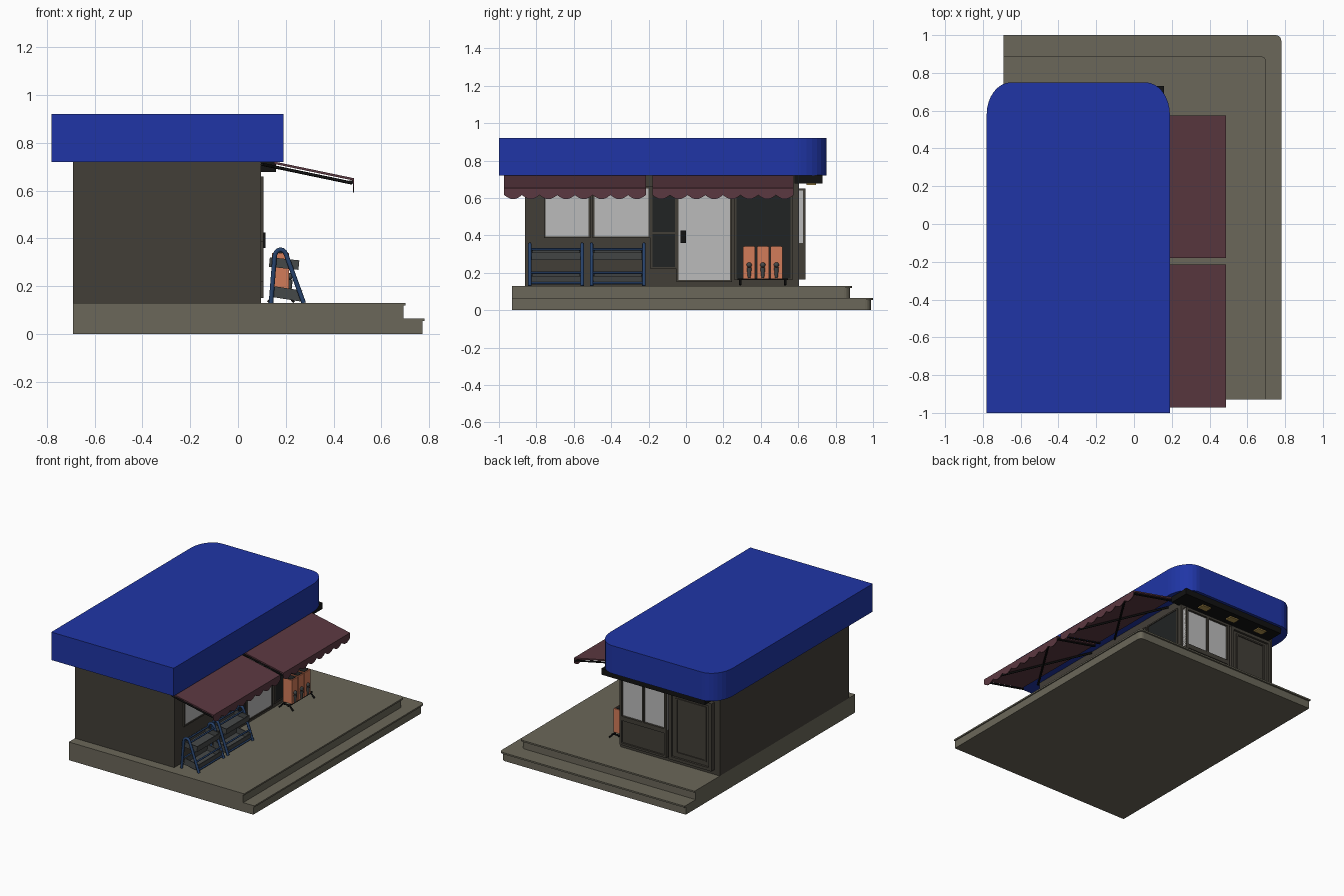
import bpy, bmesh, math
from mathutils import Vector, Matrix

if "Cube" in bpy.data.objects:
    bpy.data.objects.remove(bpy.data.objects["Cube"])


def mat(name, r, g, b):
    m = bpy.data.materials.new(name)
    m.diffuse_color = (r, g, b, 1)
    m.use_nodes = True
    m.node_tree.nodes["Principled BSDF"].inputs["Base Color"].default_value = m.diffuse_color
    return m


BLUE = mat("roof_blue", 0.014, 0.036, 0.38)
STONE = mat("stone", 0.145, 0.135, 0.10)
WALL = mat("wall_brown", 0.055, 0.049, 0.039)
CLOTH = mat("awning_red", 0.105, 0.04, 0.052)
DARK = mat("dark_glass", 0.015, 0.017, 0.017)
BLACK = mat("black", 0.006, 0.006, 0.006)
PANE = mat("light_pane", 0.5, 0.5, 0.5)
NAVY = mat("navy", 0.02, 0.055, 0.15)
TRAY = mat("tray_grey", 0.06, 0.065, 0.065)
ORANGE = mat("orange", 0.65, 0.2, 0.1)
LAMP = mat("lamp_yellow", 0.45, 0.3, 0.08)


def finish(bm, name, m):
    bmesh.ops.recalc_face_normals(bm, faces=bm.faces)
    me = bpy.data.meshes.new(name)
    bm.to_mesh(me)
    bm.free()
    me.materials.append(m)
    ob = bpy.data.objects.new(name, me)
    bpy.context.collection.objects.link(ob)
    return ob


def box(name, m, x, y, z):
    bm = bmesh.new()
    bmesh.ops.create_cube(bm, size=1)
    for v in bm.verts:
        v.co = Vector([(r[0] + r[1]) / 2 + c * (r[1] - r[0]) for c, r in zip(v.co, (x, y, z))])
    return finish(bm, name, m)


def prism(name, m, pts, lo, hi, axis):
    """Extrude a 2D outline along an axis (x: pts are y,z; y: x,z; z: x,y)."""
    bm = bmesh.new()
    place = {"x": lambda a, b: (lo, a, b), "y": lambda a, b: (a, lo, b), "z": lambda a, b: (a, b, lo)}[axis]
    f = bm.faces.new([bm.verts.new(place(*p)) for p in pts])
    ext = bmesh.ops.extrude_face_region(bm, geom=[f])
    d = Vector([(hi - lo) if a == axis else 0 for a in "xyz"])
    bmesh.ops.translate(bm, vec=d, verts=[g for g in ext["geom"] if isinstance(g, bmesh.types.BMVert)])
    return finish(bm, name, m)


def tube(name, m, pts, r, sides=8):
    """Round bar following a list of points."""
    cu = bpy.data.curves.new(name, "CURVE")
    cu.dimensions = "3D"
    cu.bevel_depth = r
    cu.bevel_resolution = max(0, sides // 2 - 2)
    cu.use_fill_caps = True
    s = cu.splines.new("POLY")
    s.points.add(len(pts) - 1)
    for p, c in zip(s.points, pts):
        p.co = (*c, 1)
    cu.materials.append(m)
    ob = bpy.data.objects.new(name, cu)
    bpy.context.collection.objects.link(ob)
    return ob


def arc(cx, cy, rx, ry, a0, a1, n=8):
    return [(cx + rx * math.cos(math.radians(a0 + (a1 - a0) * i / n)),
             cy + ry * math.sin(math.radians(a0 + (a1 - a0) * i / n))) for i in range(n + 1)]


# Stepped platform with a thin nosing on each step
for tag, x1, y1, top in (("lower", 0.78, 1.0, 0.065), ("upper", 0.70, 0.888, 0.13)):
    for part, inset, z0, z1 in (("step", 0.012, 0, top - 0.011), ("nosing", 0, top - 0.011, top)):
        X, Y = x1 - inset * 0.6, y1 - inset
        outline = [(-0.69, -0.93), (X, -0.93)] + arc(X - 0.03, Y - 0.03, 0.03, 0.03, 0, 90, 5) + [(-0.69, Y)]
        prism(f"{tag}_{part}", STONE, outline, z0, z1, "z")

# Building body and roof
box("walls", WALL, (-0.69, 0.097), (-0.86, 0.603), (0.13, 0.73))
roof = [(-0.78, -1), (0.19, -1)] + arc(0.06, 0.58, 0.13, 0.17, 0, 90) + arc(-0.65, 0.58, 0.13, 0.17, 90, 180)
prism("roof", BLUE, roof, 0.72, 0.92, "z")

# Dark soffit with lamps above the rear side
box("rear_soffit", BLACK, (-0.66, 0.16), (0.58, 0.73), (0.678, 0.722))
for i in range(3):
    x = -0.05 - i * 0.24
    box(f"soffit_lamp_{i}", LAMP, (x - 0.035, x + 0.035), (0.645, 0.695), (0.670, 0.68))


def frame(name, m, axis, a, z, lo, hi, w=0.012):
    """Rectangular border on a wall facing +x or +y."""
    for i, (p, q) in enumerate((((a[0], a[0] + w), z), ((a[1] - w, a[1]), z),
                                ((a[0] + w, a[1] - w), (z[0], z[0] + w)),
                                ((a[0] + w, a[1] - w), (z[1] - w, z[1])))):
        xy = ((lo, hi), p) if axis == "x" else (p, (lo, hi))
        box(f"{name}_{i}", m, *xy, q)


# Shop front on the right side: windows, notice panel, door, dark display window
for name, m, y, z0 in (("window_a", PANE, (-0.75, -0.52), 0.395), ("window_b", PANE, (-0.49, -0.20), 0.395),
                       ("notice_panel", DARK, (-0.18, -0.06), 0.23), ("door_panel", PANE, (-0.04, 0.235), 0.16),
                       ("display_window", DARK, (0.27, 0.56), 0.17)):
    box(name, m, (0.09, 0.102), y, (z0, 0.65))
    frame(name + "_frame", WALL, "x", (y[0] - 0.01, y[1] + 0.01), (z0 - 0.01, 0.66), 0.09, 0.107, 0.01)
box("notice_bar", WALL, (0.09, 0.107), (-0.18, -0.06), (0.408, 0.418))
box("door_handle", BLACK, (0.1, 0.115), (-0.03, 0.0), (0.36, 0.425))

# Rear side: double window over a panel, and a door
box("rear_lower_panel", WALL, (-0.29, 0.08), (0.59, 0.627), (0.165, 0.35))
frame("rear_lower_frame", WALL, "y", (-0.29, 0.08), (0.165, 0.355), 0.59, 0.64, 0.015)
box("rear_glass", PANE, (-0.29, 0.08), (0.59, 0.625), (0.36, 0.64))
frame("rear_window_frame", WALL, "y", (-0.29, 0.08), (0.355, 0.65), 0.59, 0.64, 0.017)
box("rear_mullion", WALL, (-0.112, -0.098), (0.59, 0.64), (0.36, 0.64))
box("rear_door", WALL, (-0.65, -0.31), (0.59, 0.625), (0.165, 0.65))
frame("rear_door_frame", WALL, "y", (-0.65, -0.31), (0.165, 0.65), 0.59, 0.64, 0.022)
frame("rear_door_moulding", WALL, "y", (-0.60, -0.36), (0.215, 0.61), 0.62, 0.632, 0.01)

# Two awnings with scalloped valances and scissor arms
for k, (y0, y1) in enumerate(((-0.972, -0.215), (-0.18, 0.575))):
    prism(f"awning_cloth_{k}", CLOTH, [(0.15, 0.722), (0.485, 0.652), (0.485, 0.642), (0.15, 0.712)], y0, y1, "y")
    n, steps = 8, 6
    scallop = [(y0 + (y1 - y0) * i / (n * steps), 0.615 - 0.022 * abs(math.sin(math.pi * i / steps)))
               for i in range(n * steps + 1)]
    prism(f"awning_valance_{k}", CLOTH, [(y1, 0.652), (y0, 0.652)] + scallop[:], 0.481, 0.486, "x")
    under = lambda x: 0.712 - (x - 0.15) * 0.209 - 0.012
    box(f"awning_front_bar_{k}", BLACK, (0.465, 0.481), (y0, y1), (0.63, 0.643))
    for j, (a, b) in enumerate(((y0 + 0.1, y1 - 0.1), (y1 - 0.1, y0 + 0.1))):
        tube(f"awning_arm_{k}_{j}", BLACK, [(0.10, a, under(0.10)), (0.475, b, under(0.475))], 0.007, 6)
    for j, y in enumerate((y0 + 0.008, y1 - 0.008)):
        tube(f"awning_side_bar_{k}_{j}", BLACK, [(0.15, y, under(0.15)), (0.475, y, under(0.475))], 0.006, 6)


def tray(name, cx, cz, w, y0, y1, h, tilt):
    """Open crate shelf, tipped towards the customer."""
    R = Matrix.Translation((cx, 0, cz)) @ Matrix.Rotation(math.radians(tilt), 4, "Y")
    t = 0.006
    for tag, x, y, z in (("floor", (-w, w), (y0, y1), (-h, -h + t)), ("back", (-w, -w + t), (y0, y1), (-h, h)),
                         ("lip", (w - t, w), (y0, y1), (-h, h)), ("end_a", (-w, w), (y0, y0 + t), (-h, h)),
                         ("end_b", (-w, w), (y1 - t, y1), (-h, h))):
        box(f"{name}_{tag}", TRAY, x, y, z).data.transform(R)


# Two display racks: arched tube ends, cross rails and tilted trays
for k, (y0, y1) in enumerate(((-0.835, -0.555), (-0.505, -0.225))):
    for j, y in enumerate((y0, y1)):
        prof = [(0.138, 0.13), (0.153, 0.32)] + arc(0.178, 0.325, 0.024, 0.028, 165, 20, 6) + [(0.275, 0.13)]
        tube(f"rack_leg_{k}_{j}", NAVY, [(x, y, z) for x, z in prof], 0.0095)
    for j, (x, z) in enumerate(((0.155, 0.325), (0.202, 0.325), (0.25, 0.2), (0.147, 0.2), (0.268, 0.145))):
        tube(f"rack_rail_{k}_{j}", NAVY, [(x, y0, z), (x, y1, z)], 0.006)
    tray(f"rack_top_tray_{k}", 0.193, 0.295, 0.062, y0 + 0.009, y1 - 0.009, 0.02, 6)
    tray(f"rack_low_tray_{k}", 0.208, 0.168, 0.058, y0 + 0.009, y1 - 0.009, 0.023, 9)

# Three dispensers on a low stand
for j, x in enumerate((0.155, 0.205)):
    tube(f"stand_rail_{j}", BLACK, [(x, 0.275, 0.165), (x, 0.545, 0.165)], 0.006, 6)
for j, y in enumerate((0.29, 0.53)):
    tube(f"stand_leg_{j}", BLACK, [(0.125, y, 0.134), (0.155, y, 0.165), (0.205, y, 0.165), (0.235, y, 0.134)], 0.006, 6)
for k in range(3):
    y = 0.338 + 0.0725 * k
    box(f"dispenser_{k}", ORANGE, (0.142, 0.213), (y - 0.032, y + 0.032), (0.17, 0.34))
    box(f"dispenser_top_trim_{k}", DARK, (0.15, 0.205), (y - 0.025, y + 0.025), (0.338, 0.343))
    bm = bmesh.new()
    bmesh.ops.create_cone(bm, cap_ends=True, segments=12, radius1=0.007, radius2=0.013, depth=0.055,
                          matrix=Matrix.Translation((0.216, y, 0.2)))
    bmesh.ops.create_uvsphere(bm, u_segments=12, v_segments=8, radius=0.014,
                              matrix=Matrix.Translation((0.216, y, 0.242)))
    finish(bm, f"dispenser_spout_{k}", TRAY)
